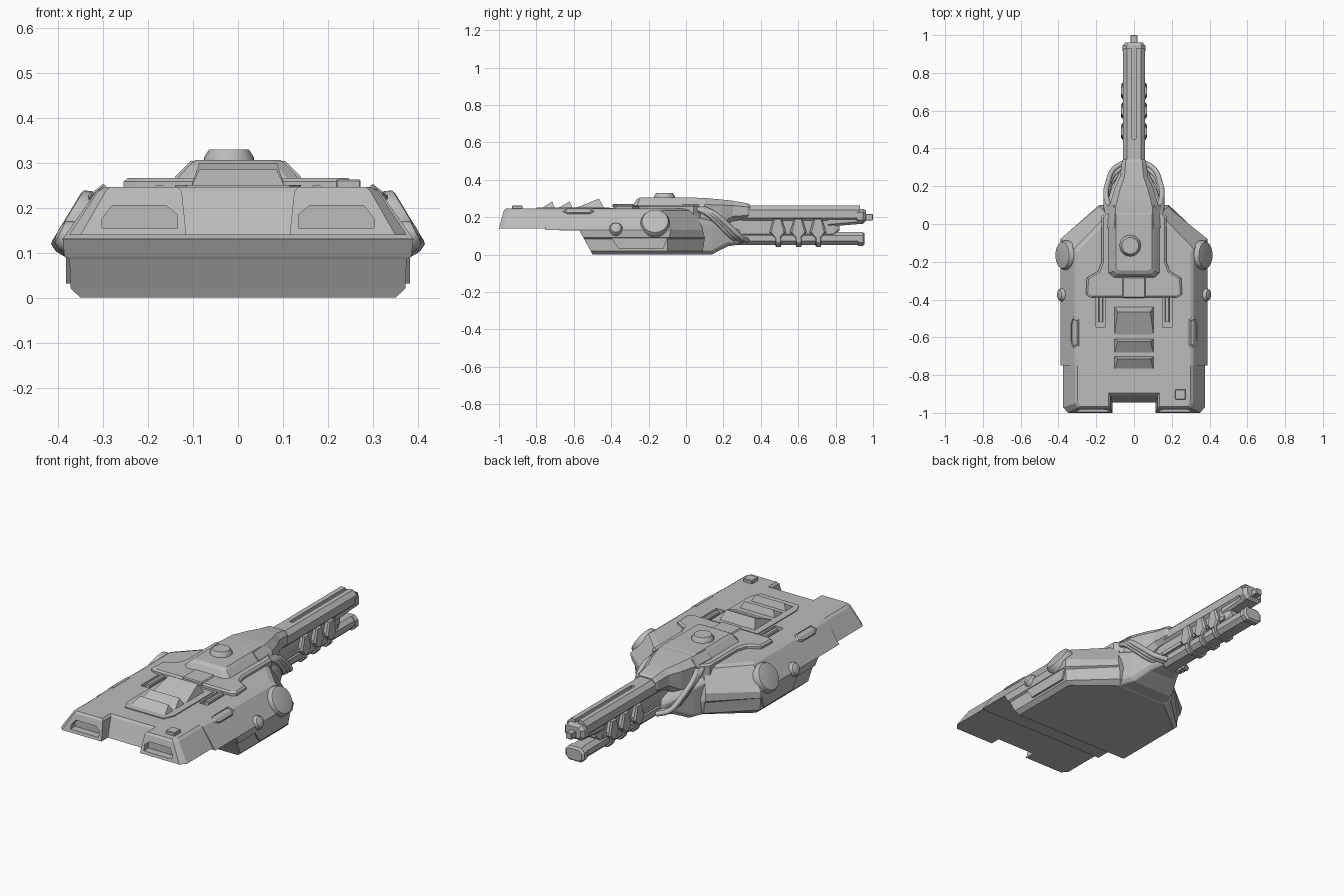
import bpy, bmesh, math
from mathutils import Matrix, Vector

old = bpy.data.objects.get("Cube")
if old:
    bpy.data.objects.remove(old, do_unlink=True)

grey = bpy.data.materials.new("armour_grey")
grey.use_nodes = True
COLOUR = (0.5, 0.5, 0.5, 1)
grey.diffuse_color = COLOUR
grey.node_tree.nodes["Principled BSDF"].inputs["Base Color"].default_value = COLOUR


def apply(ob, mod):
    bpy.context.view_layer.objects.active = ob
    bpy.ops.object.modifier_apply(modifier=mod.name)


def loft(name, rings, bevel=0.0):
    """Skin a closed solid through rings of equal point count."""
    bm = bmesh.new()
    rows = [[bm.verts.new(p) for p in ring] for ring in rings]
    n = len(rows[0])
    for a, b in zip(rows, rows[1:]):
        for i in range(n):
            j = (i + 1) % n
            bm.faces.new((a[i], a[j], b[j], b[i]))
    bm.faces.new(rows[0])
    bm.faces.new(rows[-1])
    bmesh.ops.recalc_face_normals(bm, faces=bm.faces)
    mesh = bpy.data.meshes.new(name)
    bm.to_mesh(mesh)
    bm.free()
    ob = bpy.data.objects.new(name, mesh)
    bpy.context.collection.objects.link(ob)
    mesh.materials.append(grey)
    if bevel:
        mod = ob.modifiers.new("edge_bevel", "BEVEL")
        mod.width, mod.segments, mod.limit_method = bevel, 1, "ANGLE"
    return ob


def plan(z, half):
    """Horizontal ring from the +x half of an outline."""
    return [(x, y, z) for x, y in half] + [(-x, y, z) for x, y in reversed(half)]


def section(y, w, z0, z1, c, x=0):
    """Chamfered box section across the y axis."""
    return [(x + a, y, b) for a, b in (
        (w, z0 + c), (w, z1 - c), (w - c, z1), (c - w, z1),
        (-w, z1 - c), (-w, z0 + c), (c - w, z0), (w - c, z0))]


def tube(name, sections, bevel=0.0):
    return loft(name, [section(*s) for s in sections], bevel)


def box(name, x, y, z, bevel=0.0):
    return loft(name, [[(x[0], y[0], h), (x[1], y[0], h), (x[1], y[1], h), (x[0], y[1], h)]
                       for h in z], bevel)


def cut(ob, cutter):
    mod = ob.modifiers.new("cut", "BOOLEAN")
    mod.object, mod.operation, mod.solver = cutter, "DIFFERENCE", "EXACT"
    apply(ob, mod)
    bpy.data.objects.remove(cutter, do_unlink=True)


def disc(name, centre, axis, steps, sides=24):
    """Turned part: steps are (radius, distance along axis)."""
    rot = Vector(axis).to_track_quat("Z", "Y").to_matrix().to_4x4()
    m = Matrix.Translation(centre) @ rot
    rings = [[m @ Vector((r * math.cos(t), r * math.sin(t), h))
              for t in (2 * math.pi * i / sides for i in range(sides))] for r, h in steps]
    ob = loft(name, rings)
    bpy.context.view_layer.objects.active = ob
    ob.select_set(True)
    bpy.ops.object.shade_smooth_by_angle(angle=math.radians(30))
    ob.select_set(False)
    return ob


# Main hull, with belt and sloped upper sides
hull = loft("hull", [
    plan(0.0, [(.35, -.5), (.35, -.1), (.15, .06)]),
    plan(.02, [(.372, -.51), (.372, -.1), (.17, .09)]),
    plan(.085, [(.375, -.545), (.375, -.1), (.18, .1)]),
    plan(.092, [(.386, -.55), (.386, -.09), (.185, .1)]),
    plan(.13, [(.39, -.57), (.39, -.08), (.18, .09)]),
    plan(.131, [(.39, -.75), (.39, -.08), (.18, .09)]),
    plan(.237, [(.315, -.75), (.315, -.13), (.14, .05)]),
    plan(.246, [(.298, -.75), (.298, -.15), (.13, .03)])])

# Overhanging rear deck with a notch and two framed recesses
rear = loft("rear_deck", [
    plan(.14, [(.115, -.945), (.115, -1), (.35, -1), (.375, -.97), (.375, -.745)]),
    plan(.236, [(.125, -.905), (.125, -.974), (.295, -.974), (.312, -.95), (.312, -.745)]),
    plan(.246, [(.135, -.895), (.135, -.965), (.285, -.965), (.298, -.94), (.298, -.745)])])
hexagon = [(.135, .155), (.135, .185), (.16, .205), (.28, .205), (.303, .175), (.303, .155)]
for s in (1, -1):
    cut(rear, loft("recess_cutter", [[(s * x, y, z) for x, z in hexagon] for y in (-1.1, -.955)]))
    # Deck slots with rods inside
    cut(hull, box("slot_cutter", sorted((s * .15, s * .2)), (-.545, -.36), (.225, .3)))
    tube("slot_rod", [(y, .012, .225, .25, .005, s * .175) for y in (-.52, -.36)])

loft("deck_panel", [plan(h, [(.115, -.8), (.14, -.745), (.14, -.41)]) for h in (.24, .251)])
box("deck_box", (.218, .273), (-.93, -.875), (.24, .263), .003)

# Louvred engine vents
for y0, y1, y2, top in ((-.6, -.465, -.435, .3), (-.69, -.622, -.605, .285), (-.775, -.715, -.7, .285)):
    loft("vent_louvre", [[(x, y0, .245), (x * .82, y1, top), (x, y2, .245)] for x in (-.105, .105)])

# Raised armour plate and turret hump
plate = [(.23, -.39), (.255, -.375), (.25, -.285), (.19, -.25), (.172, -.2), (.172, .04), (.13, .08)]
loft("armour_plate", [plan(.19, plate), plan(.258, plate),
                      plan(.266, [(x - .01, y + (.01 if y < -.3 else -.005)) for x, y in plate])])
loft("turret_hump", [
    plan(.24, [(.115, -.29), (.142, -.26), (.142, .1)]),
    plan(.262, [(.112, -.285), (.138, -.26), (.138, .1)]),
    plan(.295, [(.085, -.265), (.108, -.25), (.108, .1)]),
    plan(.306, [(.075, -.245), (.095, -.235), (.095, .05)])])
box("rear_hinge_block", (-.06, .06), (-.392, -.28), (.25, .272), .005)
disc("hatch", (-.02, -.115, .295), (0, 0, 1), [(.058, 0), (.055, .018), (.044, .035)])

# Gun housing and lower mantlet
tube("gun_housing", [(-.02, .14, .12, .304, .035), (.09, .132, .12, .304, .035),
                     (.19, .102, .14, .295, .03), (.25, .075, .18, .288, .025),
                     (.33, .064, .19, .275, .02), (.342, .056, .198, .267, .018)])
tube("lower_mantlet", [(.02, .18, .005, .2, .02), (.06, .17, .002, .2, .02),
                       (.14, .14, .002, .18, .02), (.225, .1, .045, .15, .02),
                       (.29, .07, .055, .13, .015)], .004)

# Gun: grooved upper barrel, spine, lower barrel and muzzle
upper = tube("upper_barrel", [(.3, .058, .175, .262, .022), (.93, .058, .175, .262, .022)])
cut(upper, box("groove_cutter", (-.01, .01), (.45, 1), (.24, .3)))
tube("upper_muzzle", [(.915, .06, .165, .245, .02), (.945, .06, .165, .245, .02),
                      (.962, .045, .18, .238, .015)])
tube("barrel_spine", [(.15, .044, .1, .2, .01), (.79, .044, .1, .2, .01), (.82, .035, .13, .2, .01)])
tube("spine_end", [(.76, .05, .15, .2, .012), (.94, .05, .165, .2, .012)])
tube("lower_barrel", [(.2, .05, .052, .122, .02), (.94, .05, .052, .122, .02)])
tube("lower_muzzle", [(.92, .056, .046, .122, .02), (.945, .056, .046, .122, .02),
                      (.955, .045, .055, .113, .015)])
box("muzzle_tip", (-.018, .018), (.95, 1), (.183, .217), .003)
for s in (1, -1):
    loft("barrel_rail", [[(s * x, y, z) for x, z in ((.03, .115), (.052, .115), (.052, .135), (.03, .135))]
                         for y in (.25, .78)])

# Clamps round the lower barrel
for y in (.49, .6, .705):
    tube("clamp_ring", [(y - .012, .062, .042, .13, .025), (y + .018, .062, .042, .13, .025)], .004)
    for s in (1, -1):
        loft("clamp_plate", [[(s * x, y + dy * k, z) for dy, z in
                              ((-.022, .19), (.022, .19), (.045, .12), (.015, .09), (-.015, .09), (-.045, .12))]
                             for x, k in ((.035, 1), (.06, 1), (.068, .75))])

for s in (1, -1):
    # Side drums set square to the sloped armour
    disc("side_drum", (s * .335, -.165, .152), (s * .86, 0, .52),
         [(.078, 0), (.078, .035), (.07, .052), (.062, .054)])
    disc("small_side_knob", (s * .365, -.375, .13), (s * .9, 0, .44),
         [(.036, 0), (.036, .02), (.028, .034), (.012, .04)], 16)
    # Long hatch over each shoulder
    out, up = Vector((s * .62, 0, .78)), Vector((-s * .78, 0, .62))
    outline = [(-.085, -.01), (-.055, -.026), (.055, -.026), (.085, -.01), (.07, .022), (-.07, .022)]
    mid = Vector((s * .306, -.575, .228))
    shoulder = loft("shoulder_hatch", [[mid + out * h + up * b * k + Vector((0, a * k, 0)) for a, b in outline]
                                       for h, k in ((-.02, 1), (.012, 1), (.016, .88), (.008, .8))])
    # Lower side panel
    loft("side_panel", [[(s * x, y, z) for y, z in ((-.4, .09), (-.36, .032), (-.12, .032), (-.1, .09))]
                        for x in (.36, .383)])
    # Looping cables from hump to lower barrel
    for k in range(3):
        curve = bpy.data.curves.new("cable", "CURVE")
        curve.dimensions = "3D"
        curve.bevel_depth, curve.bevel_resolution, curve.resolution_u = .014, 2, 8
        curve.use_fill_caps = True
        d = k * .026
        path = [(.125, .02 + d, .255), (.148, .1 + d, .228 - d * .2), (.138, .17 + d, .17 - d * .2),
                (.105, .24 + d, .1 - d * .1), (.05, .275 + d, .075)]
        spline = curve.splines.new("BEZIER")
        spline.bezier_points.add(len(path) - 1)
        for p, (x, y, z) in zip(spline.bezier_points, path):
            p.co = (s * x, y, z)
            p.handle_left_type = p.handle_right_type = "AUTO"
        cable = bpy.data.objects.new("cable", curve)
        bpy.context.collection.objects.link(cable)
        curve.materials.append(grey)
